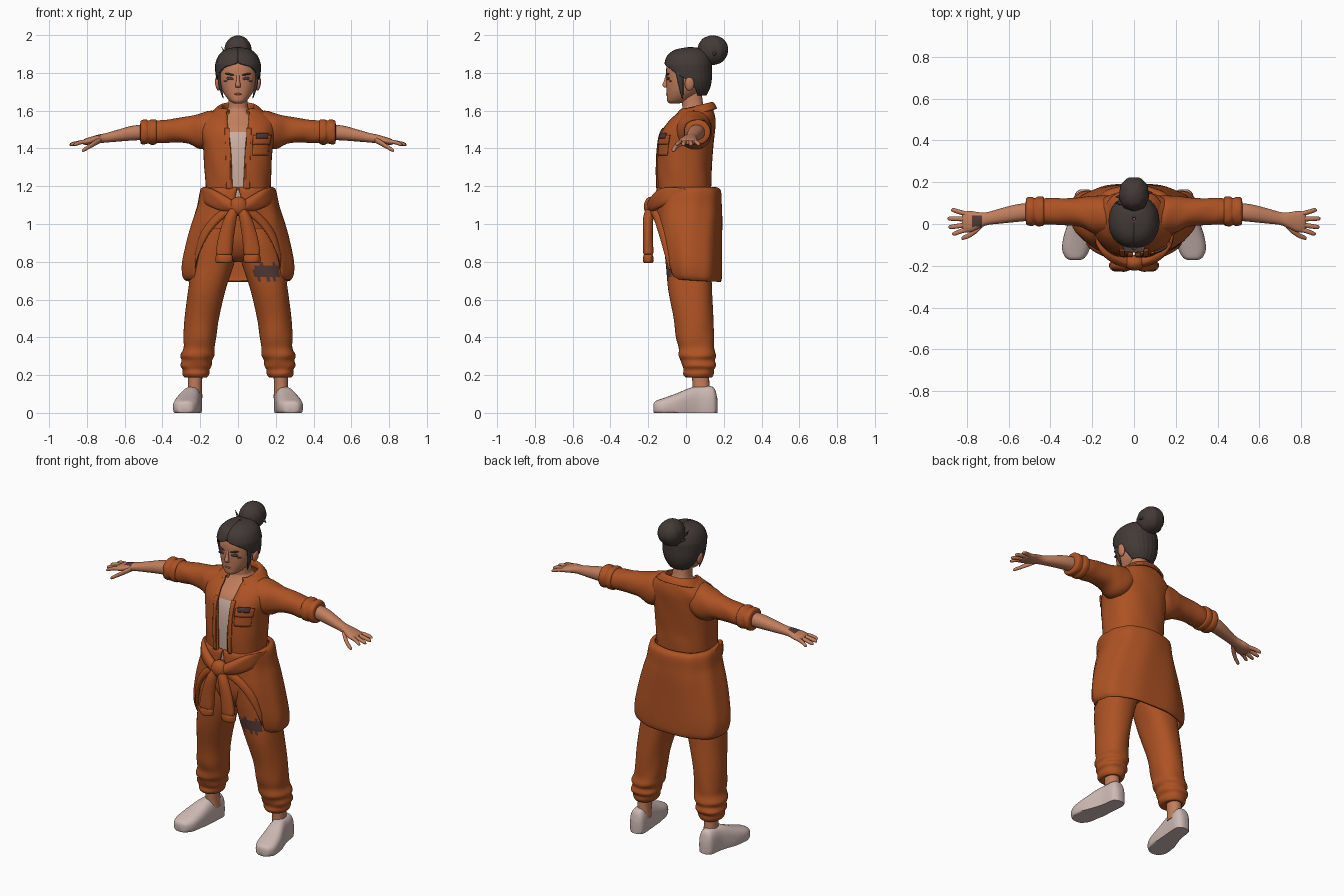
import bpy, bmesh, math
from mathutils import Vector, Euler

SIDES = ((1, "left"), (-1, "right"))


def material(name, rgb):
    m = bpy.data.materials.new(name)
    m.diffuse_color = (*rgb, 1)
    return m


ORANGE = material("orange_cloth", (0.42, 0.085, 0.017))
SKIN = material("skin", (0.54, 0.21, 0.11))
HAIR = material("dark_hair", (0.055, 0.042, 0.038))
WHITE = material("pale_shoe", (0.62, 0.49, 0.46))
TANK = material("pale_shirt", (0.60, 0.42, 0.35))
INK = material("dark_patch", (0.085, 0.04, 0.036))
LIP = material("lips", (0.36, 0.10, 0.06))


def finish(bm, name, mats, rule=None, angle=50):
    bmesh.ops.recalc_face_normals(bm, faces=bm.faces)
    if rule:
        for f in bm.faces:
            f.material_index = int(rule(f.calc_center_median(), f.normal))
    me = bpy.data.meshes.new(name)
    bm.to_mesh(me)
    bm.free()
    for m in mats:
        me.materials.append(m)
    me.shade_smooth()
    me.set_sharp_from_angle(angle=math.radians(angle))
    ob = bpy.data.objects.new(name, me)
    bpy.context.scene.collection.objects.link(ob)
    return ob


def smooth_rings(rings, steps):
    """Catmull-Rom between ring parameters."""
    R = [tuple(r) + (0,) * (7 - len(r)) for r in rings]
    out = []
    for i in range(len(R) - 1):
        a, b, c, d = R[max(i - 1, 0)], R[i], R[i + 1], R[min(i + 2, len(R) - 1)]
        for k in range(steps):
            t = k / steps
            out.append([q + 0.5 * t * (r - o + t * (2 * o - 5 * q + 4 * r - e + t * (3 * (q - r) + e - o)))
                        for o, q, r, e in zip(a, b, c, d)])
    return out + [list(R[-1])]


def loft(name, mats, rings, axis='z', n=32, p=2.2, s=1, arc=None, folds=(0, 0, 0),
         thick=0.012, steps=4, rule=None, floor=None):
    """Rings: (along, centre1, centre2, radius1, radius2, tilt, front gap angle)."""
    mats = mats if isinstance(mats, (list, tuple)) else [mats]
    shell = bool(arc) or any(len(r) > 6 for r in rings)
    bm = bmesh.new()
    rows = []
    for j, (t, c1, c2, r1, r2, tilt, gap) in enumerate(smooth_rings(rings, steps)):
        a0, a1 = arc or (max(gap, 0), 2 * math.pi - max(gap, 0))
        row = []
        for i in range(n):
            th = a0 + (a1 - a0) * i / (n - 1 if shell else n) - math.pi / 2
            c, d = math.cos(th), math.sin(th)
            k = 1 + folds[0] * math.sin(folds[1] * th + folds[2] * j)
            u = math.copysign(abs(c) ** (2 / p), c)
            v = math.copysign(abs(d) ** (2 / p), d)
            q1, q2, q = c1 + abs(r1) * k * u, c2 + abs(r2) * k * v, t + tilt * v
            x, y, z = {'z': (q1, q2, q), 'x': (q, q1, q2), 'y': (q1, q, q2)}[axis]
            row.append(bm.verts.new((s * x, y, z if floor is None else max(z, floor))))
        rows.append(row)
    for A, B in zip(rows, rows[1:]):
        for i in range(n - 1 if shell else n):
            k = (i + 1) % n
            bm.faces.new((A[i], A[k], B[k], B[i]))
    if not shell:
        bm.faces.new(rows[0])
        bm.faces.new(rows[-1])
    ob = finish(bm, name, mats, rule)
    if shell:
        m = ob.modifiers.new("thickness", 'SOLIDIFY')
        m.thickness, m.offset = thick, 0
    return ob


def ball(name, mat, loc, size, rot=(0, 0, 0), seg=24):
    bm = bmesh.new()
    bmesh.ops.create_uvsphere(bm, u_segments=seg, v_segments=seg // 2, radius=1)
    e = Euler(rot).to_matrix()
    for v in bm.verts:
        v.co = e @ Vector(a * b for a, b in zip(v.co, size)) + Vector(loc)
    return finish(bm, name, [mat])


# Chest, neck and undershirt
loft("chest_and_neck", [TANK, SKIN],
     [(1.12, 0, -.01, .15, .122), (1.3, 0, -.01, .155, .127), (1.42, 0, 0, .16, .127),
      (1.5, 0, .015, .155, .115), (1.55, 0, .035, .12, .095), (1.6, 0, .042, .065, .066),
      (1.63, 0, .036, .052, .056), (1.71, 0, .025, .05, .056)], p=2.4, steps=5,
     rule=lambda c, nr: c.z > 1.485)

# Jacket with open front
JACKET = [(1.15, 0, -.01, .165, .135, 0, .12), (1.23, 0, -.01, .168, .139, 0, .13),
          (1.3, 0, -.01, .172, .14, 0, .14), (1.4, 0, -.003, .178, .142, 0, .16),
          (1.48, 0, .008, .19, .138, 0, .19), (1.54, 0, .03, .185, .12, 0, .24),
          (1.58, 0, .045, .15, .1, .005, .32), (1.615, 0, .05, .1, .08, .01, .57)]
loft("jacket", ORANGE, JACKET, p=2.4, n=56, folds=(.008, 7, .5))
loft("collar", ORANGE,
     [(1.595, 0, .048, .09, .082, .015, .5), (1.618, 0, .05, .088, .085, .02, .54),
      (1.61, 0, .046, .108, .1, .025, .6), (1.575, 0, .04, .138, .12, .035, .66)], p=2.3, n=40)


def jacket_patch(name, mat, z0, z1, arc, grow, s):
    """Curved plate that follows the jacket surface."""
    rows = [r for r in smooth_rings(JACKET, 8) if z0 - .006 <= r[0] <= z1 + .006]
    rows = [(r[0], r[1], r[2], r[3] + grow, r[4] + grow, 0, 0) for r in rows]
    loft(name, mat, rows, p=2.4, n=12, s=s, arc=arc, steps=1, thick=.008)


for s, side in SIDES:
    jacket_patch(side + "_placket", ORANGE, 1.19, 1.5, (.17, .29), .008, s)
jacket_patch("chest_pocket", ORANGE, 1.36, 1.45, (.36, .98), .007, 1)
jacket_patch("pocket_flap", ORANGE, 1.42, 1.47, (.34, 1.0), .012, 1)
jacket_patch("pocket_badge", INK, 1.455, 1.475, (.42, .82), .016, 1)

# Arms
for s, side in SIDES:
    loft(side + "_sleeve", ORANGE,
         [(.08, .04, 1.51, .08, .07), (.14, .042, 1.5, .095, .098), (.2, .047, 1.492, .088, .094),
          (.26, .056, 1.497, .07, .073), (.34, .06, 1.495, .064, .063), (.4, .06, 1.489, .064, .061),
          (.45, .06, 1.487, .06, .058)], 'x', s=s, folds=(.02, 3, .7))
    loft(side + "_rolled_cuff", ORANGE,
         [(.43, .06, 1.488, .052, .05), (.434, .06, 1.488, .069, .065), (.46, .06, 1.487, .071, .067),
          (.474, .06, 1.487, .064, .06), (.487, .06, 1.487, .069, .065), (.512, .06, 1.486, .066, .063),
          (.518, .06, 1.486, .045, .043)], 'x', s=s, folds=(.015, 5, .4))
    loft(side + "_forearm_and_palm", [SKIN, INK],
         [(.48, .06, 1.487, .042, .041), (.56, .052, 1.481, .042, .039), (.64, .038, 1.467, .036, .031),
          (.7, .026, 1.456, .031, .025), (.74, .018, 1.45, .038, .023), (.78, .012, 1.441, .05, .02),
          (.81, .01, 1.435, .049, .016), (.822, .01, 1.433, .038, .01)], 'x', s=s, steps=6,
         rule=lambda c, nr: -.775 < c.x < -.725 and -.012 < c.y < .04 and nr.z > .4)
    for k, (y0, y1, tip) in enumerate(((.046, .066, .875), (.023, .026, .892), (-.002, -.014, .888),
                                       (-.024, -.046, .87))):
        loft(f"{side}_finger_{k + 1}", SKIN,
             [(.79, y0, 1.437, .011, .012), (.83, (y0 + y1) / 2, 1.433, .0115, .011),
              (tip - .012, y1, 1.423, .01, .0095), (tip, y1, 1.419, .003, .003)], 'x', n=12, s=s)
    loft(side + "_thumb", SKIN,
         [(.725, .0, 1.446, .016, .015), (.755, -.03, 1.43, .016, .015), (.79, -.055, 1.408, .0125, .012),
          (.818, -.066, 1.392, .01, .01), (.826, -.068, 1.388, .003, .003)], 'x', n=14, s=s)

# Trousers
loft("trouser_hips", ORANGE,
     [(.8, 0, .02, .03, .06), (.84, 0, .015, .1, .1), (.92, 0, .01, .17, .128),
      (1.05, 0, .01, .18, .13), (1.18, 0, .005, .165, .13)])
for s, side in SIDES:
    loft(side + "_trouser_leg", [ORANGE, INK],
         [(.98, .1, .01, .09, .125), (.88, .117, .015, .115, .128), (.78, .135, .015, .112, .122),
          (.65, .165, .022, .1, .117), (.5, .192, .04, .09, .104), (.4, .202, .047, .086, .1),
          (.345, .206, .055, .083, .095), (.305, .215, .06, .09, .099), (.278, .218, .062, .08, .09),
          (.25, .222, .07, .083, .09), (.228, .222, .068, .072, .081), (.205, .223, .066, .07, .08),
          (.188, .224, .068, .058, .068), (.19, .225, .07, .04, .048)], s=s, n=44, steps=6,
         folds=(.014, 4, .3),
         rule=lambda c, nr: .085 < c.x < .222 and .712 + .01 * math.sin(c.x * 150) < c.z
         < .782 + .012 * math.sin(c.x * 110) and nr.y < -.2)
    # Ankles and shoes
    loft(side + "_ankle", SKIN, [(.08, .23, .085, .042, .05), (.14, .228, .08, .037, .045),
                                 (.23, .226, .075, .04, .046)], s=s, n=20)
    loft(side + "_shoe", WHITE,
         [(-.173, .281, .025, .02, .02), (-.162, .281, .028, .045, .034), (-.12, .278, .03, .066, .048),
          (-.05, .268, .035, .066, .068), (.02, .253, .04, .056, .092), (.07, .243, .045, .05, .095),
          (.125, .238, .045, .048, .097), (.152, .237, .042, .04, .085), (.166, .236, .035, .02, .04)],
         'y', s=s, p=2.7, floor=0)

# Garment tied round the waist
loft("waist_wrap", ORANGE,
     [(1.188, 0, .005, .172, .145, 0, .01), (1.175, 0, .012, .192, .163, 0, .02),
      (1.1, 0, .013, .208, .167, 0, .08), (1.05, 0, .015, .224, .168, 0, .2),
      (1.0, 0, .016, .24, .168, 0, .45), (.92, 0, .02, .262, .164, 0, .72),
      (.8, 0, .03, .287, .155, -.005, .8), (.73, 0, .037, .286, .147, -.01, .85),
      (.706, 0, .04, .272, .138, -.01, .92)], p=2.4, n=72, folds=(.011, 9, .12), thick=.016)
for s, side in SIDES:
    loft(side + "_tied_sleeve", ORANGE,
         [(.02, -.185, 1.09, .025, .028), (.08, -.168, 1.112, .028, .042), (.14, -.132, 1.138, .028, .05),
          (.18, -.075, 1.15, .03, .045), (.198, -.01, 1.15, .02, .035)], 'x', s=s, folds=(.05, 4, .5))
    loft(side + "_draped_fold", ORANGE,
         [(.03, -.178, 1.08, .018, .022), (.09, -.155, 1.045, .02, .028), (.15, -.133, .985, .02, .035),
          (.2, -.108, .9, .018, .045), (.228, -.085, .8, .014, .04)], 'x', s=s)
    loft(side + "_hanging_sleeve", ORANGE,
         [(1.09, .015, -.188, .022, .022), (1.03, .04, -.2, .032, .026), (.93, .063, -.201, .04, .026),
          (.85, .073, -.2, .044, .027), (.838, .073, -.2, .04, .024), (.825, .074, -.2, .045, .027),
          (.8, .075, -.2, .043, .026), (.793, .075, -.2, .03, .016)], s=s, folds=(.04, 4, .3))
ball("waist_knot", ORANGE, (.003, -.185, 1.093), (.05, .038, .052))

# Head and face
loft("head", SKIN,
     [(1.637, 0, -.062, .018, .022), (1.65, 0, -.047, .042, .052), (1.68, 0, -.026, .068, .076),
      (1.72, 0, -.006, .088, .098), (1.78, 0, .004, .1, .109), (1.84, 0, .01, .1, .112),
      (1.89, 0, .012, .078, .088), (1.91, 0, .012, .04, .045)])
loft("nose", SKIN, [(1.795, 0, -.1, .007, .006), (1.76, 0, -.106, .009, .01),
                    (1.735, 0, -.111, .014, .014), (1.722, 0, -.106, .012, .008)], n=16)
ball("mouth", LIP, (0, -.099, 1.688), (.019, .007, .006))
for s, side in SIDES:
    ball(side + "_ear", SKIN, (s * .108, .018, 1.742), (.013, .025, .037), (0, s * .15, 0))
    ball(side + "_eye", INK, (s * .043, -.095, 1.77), (.021, .006, .009), (0, s * -.1, s * .3))
    ball(side + "_eyebrow", HAIR, (s * .045, -.097, 1.793), (.027, .006, .005), (0, s * -.18, s * .3))
    ball(side + "_cheek_mark", INK, (s * .068, -.083, 1.757), (.012, .005, .004), (0, 0, s * .6))
    loft(side + "_side_lock", HAIR,
         [(1.82, .1, -.035, .01, .025), (1.76, .099, -.03, .008, .016), (1.71, .09, -.024, .007, .01),
          (1.665, .078, -.018, .002, .003)], s=s, n=12)

# Hair
loft("swept_hair", HAIR,
     [(1.685, 0, .05, .058, .052, 0, 1.75), (1.72, 0, .036, .088, .084, 0, 1.7),
      (1.76, 0, .022, .106, .107, 0, 1.5), (1.8, 0, .015, .112, .115, 0, 1.0),
      (1.83, 0, .012, .114, .118, 0, .6), (1.852, 0, .012, .112, .118, 0, .03),
      (1.89, 0, .014, .096, .105, 0, 0), (1.918, 0, .02, .062, .07, 0, 0),
      (1.93, 0, .025, .006, .006, 0, 0)], n=64, folds=(.008, 26, .2), thick=.014)
loft("hair_bun", HAIR,
     [(1.842, 0, .135, .015, .015), (1.855, 0, .137, .044, .05), (1.885, 0, .14, .065, .073),
      (1.92, 0, .143, .071, .081), (1.955, 0, .143, .064, .073), (1.985, 0, .142, .04, .048),
      (1.998, 0, .142, .01, .012)], n=40, folds=(.022, 9, .25))
ball("bun_band", HAIR, (0, .095, 1.885), (.045, .045, .04))
for k, (s, z, tip, y) in enumerate(((-1, 1.905, 1.94, .1), (-1, 1.88, 1.9, .13), (1, 1.9, 1.89, .15))):
    loft(f"loose_strand_{k + 1}", HAIR,
         [(.04, y, z, .014, .012), (.07, y, z + .004, .009, .009), (.088, y, tip, .002, .002)],
         'x', n=10, s=s)
